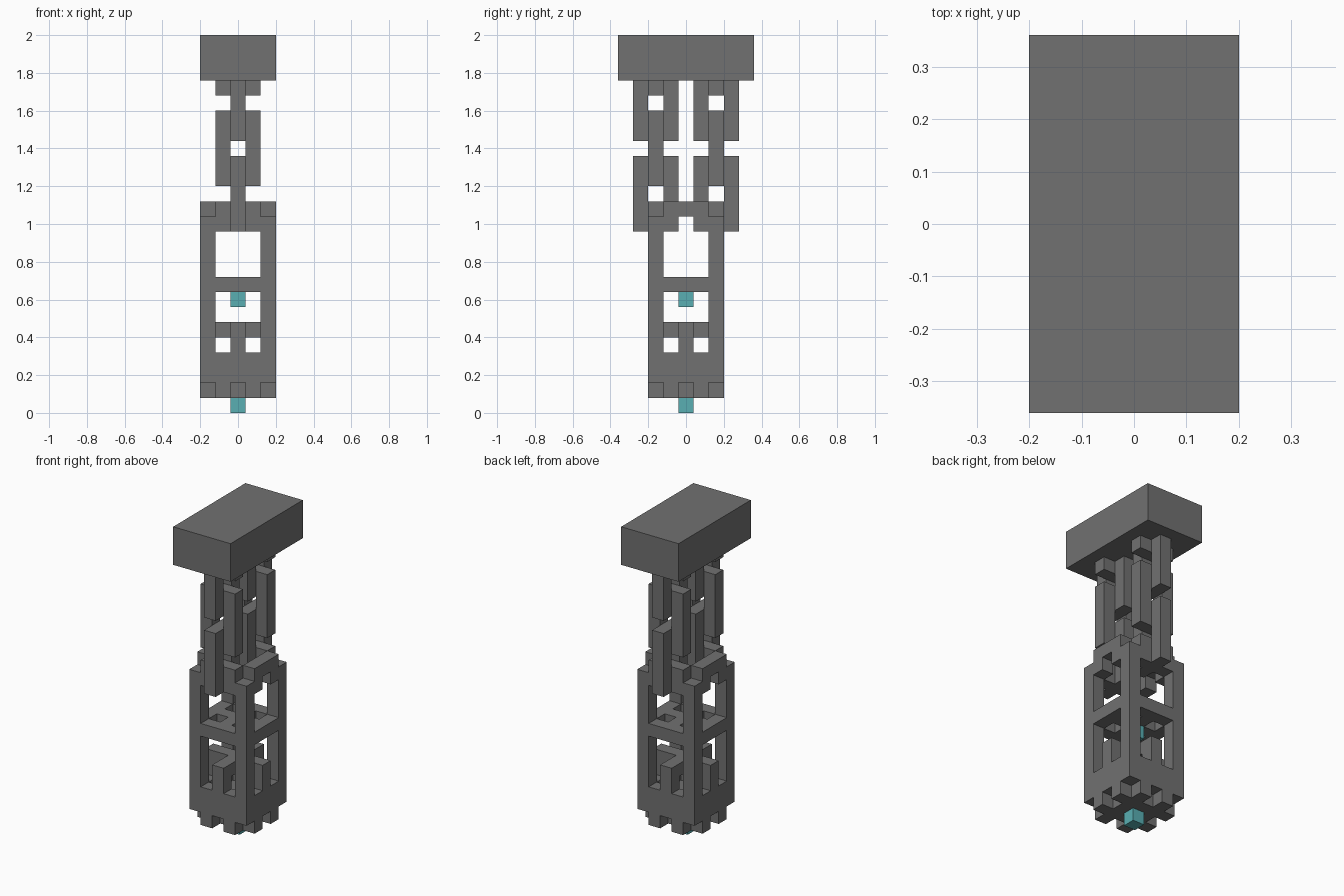
import bpy
import bmesh
from math import pi
from mathutils import Matrix, Vector

U = 0.08  # size of one block

cube = bpy.data.objects.get("Cube")
if cube:
    bpy.data.objects.remove(cube, do_unlink=True)


def make_material(name, color):
    mat = bpy.data.materials.new(name)
    mat.use_nodes = True
    mat.diffuse_color = color
    mat.node_tree.nodes["Principled BSDF"].inputs["Base Color"].default_value = color
    return mat


iron = make_material("grey iron", (0.165, 0.165, 0.165, 1))
glow = make_material("teal glow", (0.10, 0.43, 0.45, 1))


def add_box(bm, x, y, z):
    """Add a box from (low, high) ranges given in blocks."""
    size = Vector((x[1] - x[0], y[1] - y[0], z[1] - z[0])) * U
    mid = Vector((sum(x), sum(y), sum(z))) * U / 2
    bmesh.ops.create_cube(bm, size=1, matrix=Matrix.Translation(mid) @ Matrix.Diagonal(size).to_4x4())


def build(name, boxes, mat=iron, four_sides=False, offset=(0, 0, 0), turn=0):
    """Make one object from boxes, optionally repeated on four sides."""
    bm = bmesh.new()
    for k in range(4 if four_sides else 1):
        part = bmesh.new()
        for box in boxes:
            add_box(part, *box)
        part.transform(Matrix.Rotation(k * pi / 2 + turn, 4, "Z"))
        mesh = bpy.data.meshes.new("side")
        part.to_mesh(mesh)
        part.free()
        bm.from_mesh(mesh)
        bpy.data.meshes.remove(mesh)
    bm.transform(Matrix.Translation(Vector(offset) * U))
    bmesh.ops.remove_doubles(bm, verts=bm.verts, dist=0.0001)
    mesh = bpy.data.meshes.new(name)
    bm.to_mesh(mesh)
    bm.free()
    mesh.materials.append(mat)
    obj = bpy.data.objects.new(name, mesh)
    bpy.context.collection.objects.link(obj)
    return obj


mid = (-0.5, 0.5)
inner = (-1.5, 1.5)
left, right = (-1.5, -0.5), (0.5, 1.5)
face = (-2.5, -1.5)

# Ceiling block
build("ceiling_block", [((-2.5, 2.5), (-4.5, 4.5), (22, 25))])

# Two chains of interlocked links
for side, y in (("front", -2), ("back", 2)):
    def link(name, low, high, turn, closed=True):
        bars = [(mid, left, (low, high)), (mid, right, (low, high))]
        if closed:
            bars += [(mid, mid, (low, low + 1))]
            if high - low == 5:
                bars += [(mid, mid, (high - 1, high))]
        build(f"{side}_{name}", bars, offset=(0, y, 0), turn=turn)

    link("top_bar", 21, 22, pi / 2)
    link("upper_link", 18, 22, 0)
    link("middle_link", 15, 20, pi / 2)
    link("lower_link", 12, 17, 0)

# Lantern frame: corner posts, rails and top rim
build("corner_posts", [(face, face, (2, 13))], four_sides=True)
build("lower_walls", [(inner, face, (2, 4)), (mid, face, (4, 6))], four_sides=True)
build("middle_rails", [(inner, face, (8, 9))], four_sides=True)
build("top_rim", [(inner, face, (13, 14)), (left, face, (12, 13)),
                  (right, face, (12, 13))], four_sides=True)

# Base with tabs around its edge
build("base_floor", [(inner, inner, (1, 3))])
build("base_tabs", [(left, face, (1, 2)), (right, face, (1, 2))], four_sides=True)

# Crossed bars inside the frame
for name, low in (("lower_cross", 5), ("middle_cross", 8)):
    build(name, [(mid, inner, (low, low + 1)), (left, mid, (low, low + 1)),
                 (right, mid, (low, low + 1))])

# Glowing blocks
build("flame", [(mid, mid, (7, 8))], glow)
build("bottom_gem", [(mid, mid, (0, 1))], glow)
